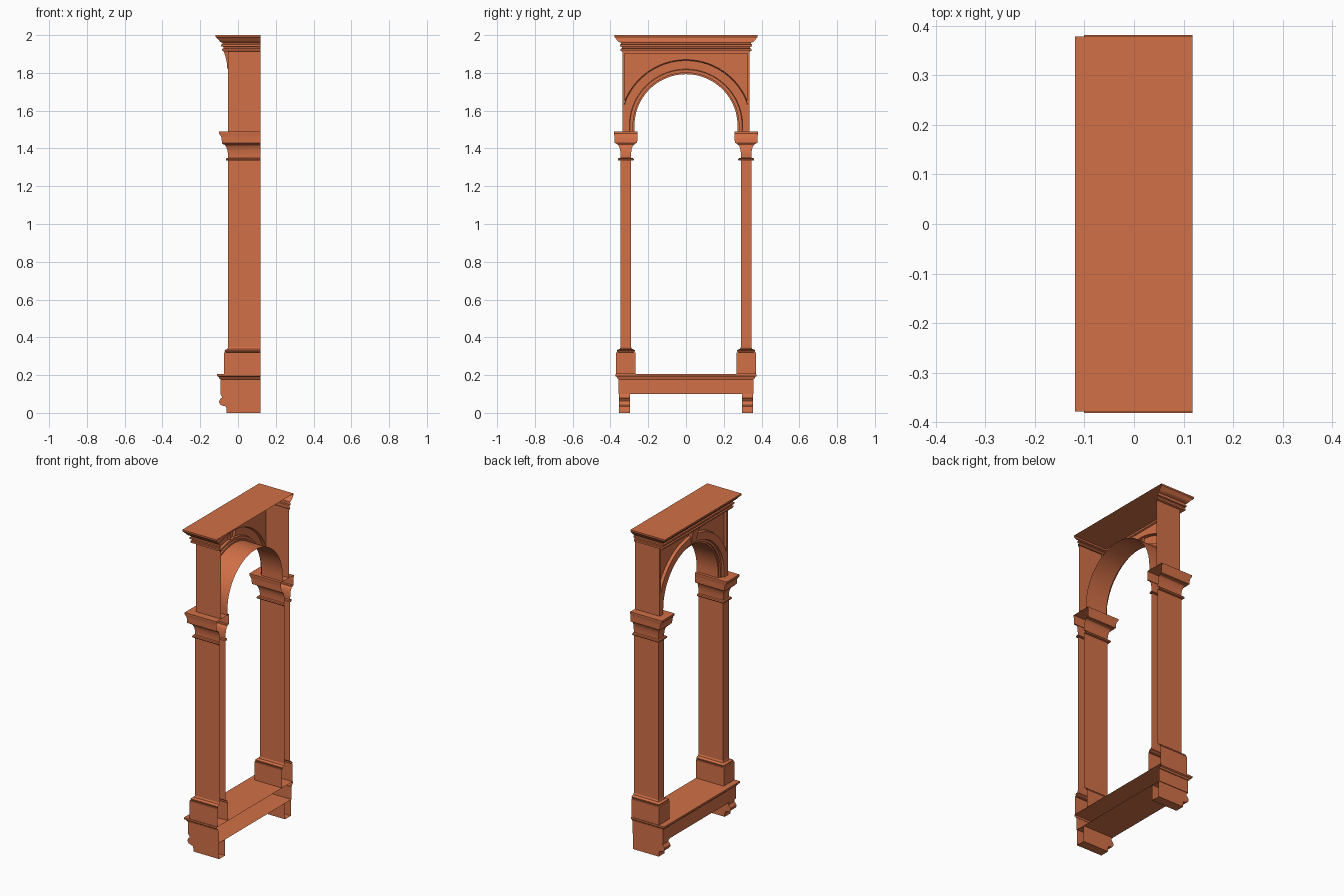
import bpy, math

if "Cube" in bpy.data.objects:
    bpy.data.objects.remove(bpy.data.objects["Cube"])

XB = 0.118        # open back plane of the hollow surround
XF = -0.053       # main front plane (front of the moulding faces -x)
COL = 0.3185      # column centre in y
SPRING = 1.52     # arch springing height

mat = bpy.data.materials.new("terracotta")
mat.diffuse_color = (0.64, 0.16, 0.062, 1)
mat.use_nodes = True
mat.node_tree.nodes["Principled BSDF"].inputs["Base Color"].default_value = mat.diffuse_color


def make(name, verts, faces):
    me = bpy.data.meshes.new(name)
    me.from_pydata(verts, [], faces)
    me.materials.append(mat)
    ob = bpy.data.objects.new(name, me)
    bpy.context.collection.objects.link(ob)
    bpy.context.view_layer.objects.active = ob
    ob.select_set(True)
    bpy.ops.object.shade_smooth_by_angle(angle=math.radians(32))
    ob.select_set(False)
    return ob


def shell(name, yc, levels, top=False, bottom=False):
    """Stack of U-shaped rings open at the back; level = (front x, half width, z)."""
    verts, faces = [], []
    for x, h, z in levels:
        verts += [(XB, yc - h, z), (x, yc - h, z), (x, yc + h, z), (XB, yc + h, z)]
    for i in range(len(levels) - 1):
        a, b = 4 * i, 4 * i + 4
        for k in range(3):
            faces.append((a + k, b + k, b + k + 1, a + k + 1))
    if bottom:
        faces.append((0, 1, 2, 3))
    if top:
        n = 4 * len(levels) - 4
        faces.append((n + 3, n + 2, n + 1, n))
    return make(name, verts, faces)


# sill with a moulded lip
shell("sill", 0, [(-0.093, 0.358, 0.10), (-0.093, 0.358, 0.178), (-0.098, 0.362, 0.18),
                  (-0.102, 0.366, 0.19), (-0.111, 0.374, 0.195), (-0.111, 0.374, 0.206)],
      top=True, bottom=True)

for side, s in (("left", -1), ("right", 1)):
    yc = s * COL
    # scrolled bracket under the sill
    prof = [(-0.060, 0), (-0.060, 0.02), (-0.064, 0.034), (-0.080, 0.038), (-0.092, 0.042),
            (-0.099, 0.052), (-0.100, 0.062), (-0.095, 0.072), (-0.086, 0.080),
            (-0.086, 0.088), (-0.093, 0.10)]
    shell(side + "_bracket", s * 0.325, [(x, 0.029, z) for x, z in prof], bottom=True)

    # pedestal block with rounded ring
    shell(side + "_base", yc, [(-0.074, 0.052, 0.206), (-0.074, 0.052, 0.32),
                               (-0.066, 0.044, 0.321), (-0.071, 0.048, 0.326),
                               (-0.071, 0.048, 0.331), (-0.064, 0.042, 0.336),
                               (-0.057, 0.032, 0.338), (XF, 0.0275, 0.348)])
    # plain shaft
    shell(side + "_shaft", yc, [(XF, 0.0275, 0.345), (XF, 0.0275, 1.336)])

    # capital: ring, cove, then abacus
    cap = [(XF, 0.0275, 1.335), (-0.063, 0.040, 1.336), (-0.065, 0.043, 1.342),
           (-0.063, 0.040, 1.348), (XF, 0.0275, 1.349), (XF, 0.0275, 1.362)]
    for i in range(1, 7):
        a = i / 6 * math.pi / 2
        f = 1 - math.cos(a)
        cap.append((XF - 0.027 * f, 0.0275 + 0.020 * f, 1.362 + 0.060 * math.sin(a)))
    cap += [(-0.082, 0.049, 1.427), (-0.085, 0.060, 1.428), (-0.087, 0.061, 1.455),
            (-0.091, 0.061, 1.466), (-0.097, 0.062, 1.474), (-0.101, 0.063, 1.478),
            (-0.101, 0.063, 1.49)]
    shell(side + "_capital", yc, cap, top=True)

# arch mouldings: (radius, x) profile swept round the semicircle with short straight feet
prof = [(0.273, XB), (0.273, -0.030), (0.283, -0.030), (0.283, -0.040), (0.297, -0.040),
        (0.300, XF), (0.345, XF), (0.350, -0.036)]
EDGE, TOP = 0.325, 1.905
N = 48
path = [(1, None)] + [(math.cos(math.pi * i / N), math.sin(math.pi * i / N))
                      for i in range(N + 1)] + [(-1, None)]
verts, faces = [], []
for c, sn in path:
    for r, x in prof:
        z = 1.49 if sn is None else SPRING + r * sn
        verts.append((x, max(-EDGE, min(EDGE, r * c)), z))
P = len(prof)
for i in range(len(path) - 1):
    for k in range(P - 1):
        a, b = i * P + k, (i + 1) * P + k
        faces.append((a, a + 1, b + 1, b))
make("arch_moulding", verts, faces)

# recessed spandrel panel between the arch and its square frame
lim = math.acos(EDGE / 0.35)
verts, faces = [], []
for i in range(N + 1):
    a = lim + (math.pi - 2 * lim) * i / N
    y = 0.35 * math.cos(a)
    verts += [(-0.036, y, SPRING + 0.35 * math.sin(a)), (-0.036, y, TOP)]
    if i:
        n = 2 * i
        faces.append((n - 2, n - 1, n + 1, n))
make("spandrel_panel", verts, faces)

# side walls with frame lip, and the frame rail along the top
for side, s in (("left", -1), ("right", 1)):
    pts = [(-0.036, EDGE), (XF, EDGE), (XF, 0.336), (XB, 0.336)]
    verts = [(x, s * y, z) for z in (1.49, 1.92) for x, y in pts]
    faces = [(k, k + 1, k + 5, k + 4) for k in range(3)]
    if s > 0:
        faces = [f[::-1] for f in faces]
    make(side + "_wall", verts, faces)
pts = [(-0.036, TOP), (XF, TOP), (XF, 1.92)]
verts = [(x, y, z) for y in (-EDGE, EDGE) for x, z in pts]
make("frame_rail", verts, [(k, k + 3, k + 4, k + 1) for k in range(2)])

# tapered keystone with a concave front, open behind
verts, faces = [], []
for i in range(7):
    t = i / 6
    x, h, z = XF - 0.004 - 0.020 * t ** 2, 0.022 + 0.012 * t, 1.822 + 0.093 * t
    verts += [(-0.036, -h, z), (x, -h, z), (x, h, z), (-0.036, h, z)]
    if i:
        n = 4 * i
        faces += [(n - 4 + k, n + k, n + k + 1, n - 3 + k) for k in range(3)]
faces.append((0, 1, 2, 3))
make("keystone", verts, faces)

# stepped cornice; offsets are (forward, sideways, z)
steps = [(0, 0, 1.912), (0.030, 0.010, 1.916), (0.033, 0.010, 1.927), (0.025, 0.004, 1.929),
         (0.025, 0.004, 1.938), (0.036, 0.013, 1.940), (0.036, 0.013, 1.950),
         (0.029, 0.008, 1.953), (0.030, 0.009, 1.960), (0.041, 0.021, 1.964),
         (0.046, 0.026, 1.970), (0.052, 0.033, 1.978), (0.060, 0.038, 1.986),
         (0.066, 0.043, 1.990), (0.066, 0.043, 2.0)]
shell("cornice", 0, [(XF - f, 0.336 + w, z) for f, w, z in steps], top=True)
